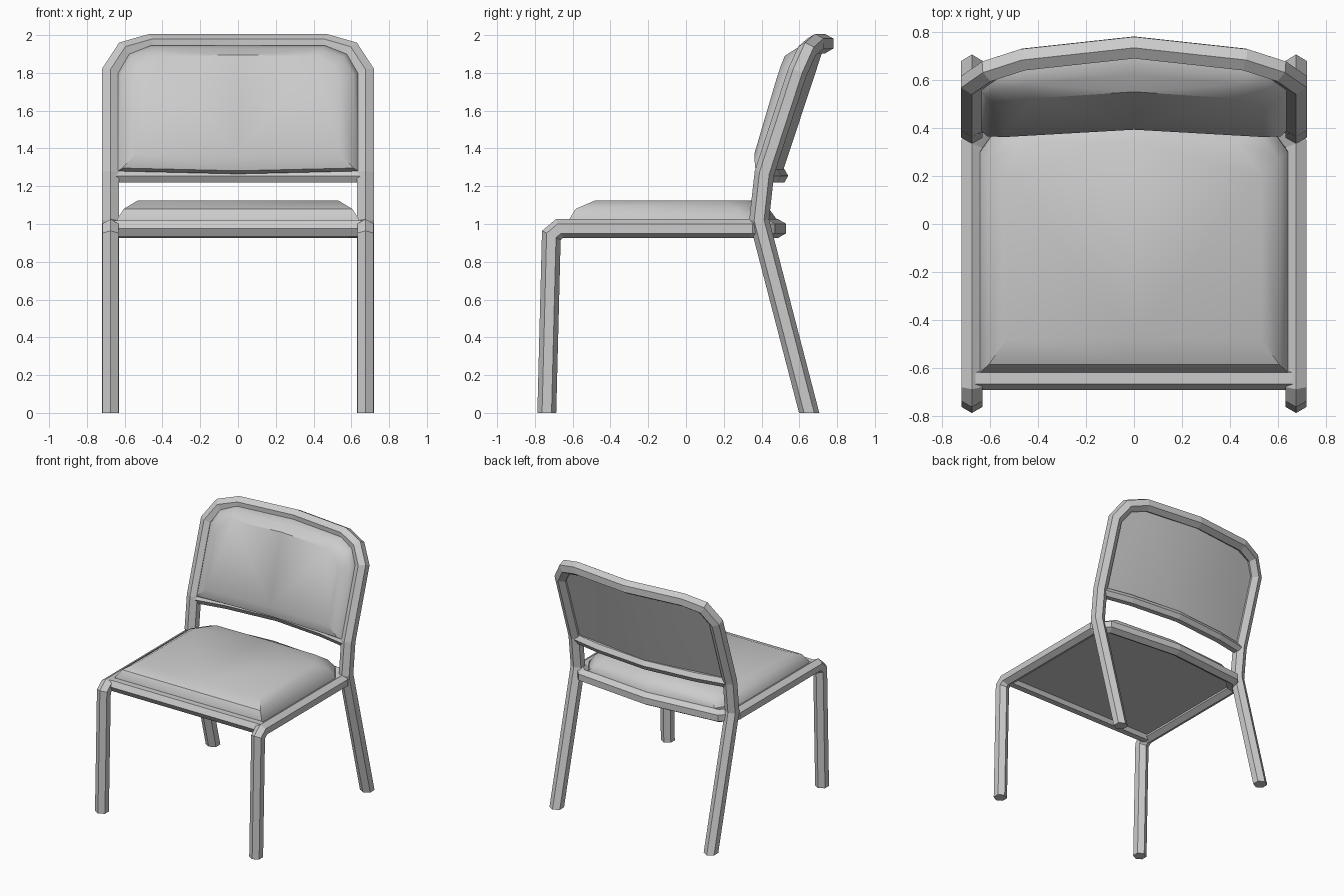
import bpy, bmesh
from math import sin, cos, pi, radians
from mathutils import Vector

if "Cube" in bpy.data.objects:
    bpy.data.objects.remove(bpy.data.objects["Cube"])


def make_object(name, bm, mirror=False, smooth=False):
    bmesh.ops.recalc_face_normals(bm, faces=bm.faces)
    mesh = bpy.data.meshes.new(name)
    bm.to_mesh(mesh)
    bm.free()
    ob = bpy.data.objects.new(name, mesh)
    bpy.context.collection.objects.link(ob)
    if mirror:
        ob.modifiers.new("Mirror", 'MIRROR')
    if smooth:
        bpy.ops.object.select_all(action='DESELECT')
        ob.select_set(True)
        bpy.context.view_layer.objects.active = ob
        bpy.ops.object.shade_smooth_by_angle(angle=radians(35))
    return ob


def half_tube(name, path, r, start_normal):
    """Mitred hexagonal tube ending on the x = 0 plane, mirrored across it."""
    pts = [Vector(p) for p in path]
    dirs = [(b - a).normalized() for a, b in zip(pts, pts[1:])]
    d = dirs[0]
    u = Vector((0, 1, 0))
    u = (u - d * u.dot(d)).normalized()
    v = d.cross(u)
    ring = [pts[0] + r * (cos(k * pi / 3) * u + sin(k * pi / 3) * v) for k in range(6)]
    normals = ([Vector(start_normal)]
               + [(a + b).normalized() for a, b in zip(dirs, dirs[1:])]
               + [Vector((1, 0, 0))])
    bm = bmesh.new()
    prev = None
    for i, (p, n) in enumerate(zip(pts, normals)):
        d = dirs[max(i - 1, 0)]
        ring = [q + d * ((p - q).dot(n) / d.dot(n)) for q in ring]
        vs = [bm.verts.new(q) for q in ring]
        if prev:
            for k in range(6):
                j = (k + 1) % 6
                bm.faces.new((prev[k], prev[j], vs[j], vs[k]))
        else:
            bm.faces.new(vs)
        prev = vs
    make_object(name, bm, mirror=True)


def cushion(name, rings):
    """Loft half outlines (first and last point on x = 0), closed at both ends."""
    bm = bmesh.new()
    loops = [[bm.verts.new(p) for p in ring] for ring in rings]
    for a, b in zip(loops, loops[1:]):
        for k in range(len(a) - 1):
            bm.faces.new((a[k], a[k + 1], b[k + 1], b[k]))
    # end caps stay open on the centre line for the mirror
    caps = [bm.faces.new(loops[0]), bm.faces.new(loops[-1])]
    bmesh.ops.triangulate(bm, faces=caps)
    make_object(name, bm, mirror=True, smooth=True)


# Rear legs running up into the backrest hoop
half_tube("back_frame", [(.675, .652, 0), (.675, .387, 1.02), (.675, .415, 1.27),
                         (.675, .588, 1.8), (.6, .64, 1.915), (.46, .685, 1.955),
                         (0, .735, 1.955)], .052, (0, 0, 1))

# Front legs bending into the side rails and the bowed rear rail
half_tube("seat_frame", [(.675, -.737, 0), (.675, -.713, .94), (.675, -.67, .976),
                         (.675, .335, .976), (.59, .43, .976), (0, .487, .976)],
          .05, (0, 0, 1))

# Cross bars
half_tube("front_rail", [(.66, -.643, .976), (0, -.643, .976)], .048, (1, 0, 0))
half_tube("lower_back_rail", [(.66, .415, 1.255), (.42, .462, 1.255), (0, .5, 1.255)],
          .041, (1, 0, 0))


# Seat pad
def seat_ring(w, front, side_y, corner, back, z):
    return [(0, front, z), (w, front, z), (w, side_y, z),
            (corner[0], corner[1], z), (0, back, z)]


cushion("seat_cushion", [
    seat_ring(.645, -.62, .30, (.55, .43), .48, .965),
    seat_ring(.64, -.618, .30, (.55, .43), .48, 1.025),
    seat_ring(.605, -.585, .27, (.51, .40), .44, 1.08),
    seat_ring(.53, -.48, .20, (.43, .34), .345, 1.125)])


# Backrest pad, leaning back and bowed at the centre
def back_ring(outline, y0, slope, bow):
    return [(x, y0 + slope * (z - 1.3) + bow * (1 - x / .63), z) for x, z in outline]


rim = [(0, 1.265), (.635, 1.28), (.635, 1.8), (.575, 1.9), (.46, 1.945), (0, 1.945)]
face = [(0, 1.36), (.54, 1.372), (.54, 1.76), (.51, 1.83), (.41, 1.89), (0, 1.895)]
cushion("back_cushion", [
    back_ring(rim, .435, .33, .085),
    back_ring(rim, .395, .33, .07),
    back_ring([(x * .965, 1.605 + (z - 1.605) * .95) for x, z in rim], .365, .32, .055),
    back_ring(face, .335, .295, .04)])
